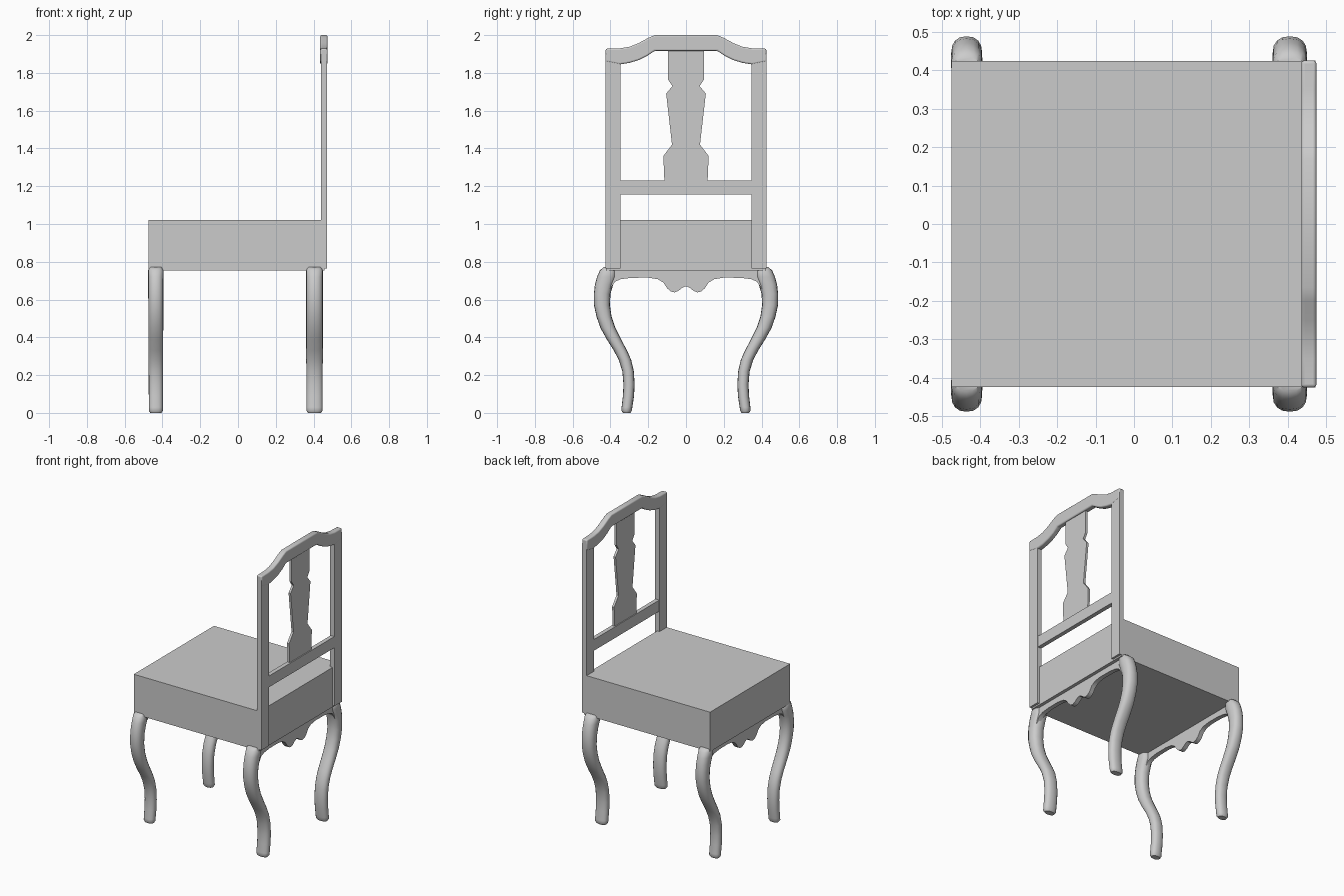
import bpy, bmesh
from math import cos, sin, tau, copysign

if "Cube" in bpy.data.objects:
    bpy.data.objects.remove(bpy.data.objects["Cube"])


def finish(name, bm, mirror=False, smooth=False, bevel=0):
    bmesh.ops.recalc_face_normals(bm, faces=bm.faces)
    me = bpy.data.meshes.new(name)
    bm.to_mesh(me)
    bm.free()
    ob = bpy.data.objects.new(name, me)
    bpy.context.collection.objects.link(ob)
    if bevel:
        mod = ob.modifiers.new("Bevel", 'BEVEL')
        mod.width, mod.segments = bevel, 3
    if mirror:
        mod = ob.modifiers.new("Mirror", 'MIRROR')
        mod.use_axis = (False, True, False)
        mod.use_mirror_merge = False
    if smooth:
        bpy.ops.object.select_all(action='DESELECT')
        ob.select_set(True)
        bpy.context.view_layer.objects.active = ob
        bpy.ops.object.shade_smooth_by_angle(angle=0.8)
    return ob


def slab(name, pts, x0, x1, **kw):
    """Extrude a (y, z) outline along x."""
    bm = bmesh.new()
    face = bm.faces.new([bm.verts.new((x0, y, z)) for y, z in pts])
    new = bmesh.ops.extrude_face_region(bm, geom=[face])["geom"]
    bmesh.ops.translate(bm, vec=(x1 - x0, 0, 0),
                        verts=[v for v in new if isinstance(v, bmesh.types.BMVert)])
    if not any(f.calc_center_median().x < x0 + 1e-5 for f in bm.faces):
        bm.faces.new([v for v in bm.verts if abs(v.co.x - x0) < 1e-6])
    return finish(name, bm, **kw)


def rect(y0, y1, z0, z1):
    return [(y0, z0), (y1, z0), (y1, z1), (y0, z1)]


def symmetric(half):
    """Mirror a half outline (listed with y >= 0) into a full closed one."""
    return half + [(-y, z) for y, z in reversed(half) if y > 0]


# Seat cushion block
slab("seat", rect(-0.424, 0.424, 0.755, 1.02), -0.475, 0.457)

# Back frame: posts, lower rail, shaped crest
slab("back_posts", rect(0.348, 0.425, 0.765, 1.90), 0.439, 0.472, mirror=True)
slab("back_rail", rect(-0.35, 0.35, 1.155, 1.23), 0.442, 0.470)
crest_top = [(0.165, 2.0), (0.20, 1.985), (0.25, 1.958), (0.30, 1.938), (0.35, 1.93), (0.425, 1.928)]
crest_under = [(0.425, 1.86), (0.35, 1.845), (0.30, 1.853), (0.25, 1.868), (0.205, 1.89), (0.165, 1.917)]
slab("back_crest", symmetric(crest_top + crest_under), 0.435, 0.474,
     bevel=0.008, smooth=True)

# Central splat
splat = [(0.095, 1.93), (0.095, 1.765), (0.072, 1.73), (0.105, 1.69),
         (0.074, 1.42), (0.12, 1.36), (0.114, 1.22)]
slab("back_splat", symmetric(splat), 0.448, 0.463)

# Scalloped aprons under both seat ends
apron = [(0.41, 0.76), (0.41, 0.64), (0.395, 0.665), (0.375, 0.695), (0.345, 0.708),
         (0.29, 0.715), (0.20, 0.716), (0.15, 0.708), (0.12, 0.69), (0.10, 0.66),
         (0.08, 0.643), (0.06, 0.638), (0.04, 0.646), (0.02, 0.662), (0, 0.671)]
for name, x0, x1 in (("front_apron", -0.452, -0.422), ("back_apron", 0.405, 0.435)):
    slab(name, symmetric(apron), x0, x1, smooth=True)

# Curved legs: rings of (z, outer y, inner y)
LEG = [(0.772, 0.435, 0.385), (0.755, 0.456, 0.368), (0.72, 0.471, 0.368),
       (0.68, 0.482, 0.385), (0.63, 0.488, 0.400), (0.57, 0.487, 0.403),
       (0.51, 0.474, 0.394), (0.45, 0.453, 0.374), (0.39, 0.420, 0.344),
       (0.33, 0.382, 0.312), (0.28, 0.356, 0.290), (0.22, 0.337, 0.276),
       (0.15, 0.331, 0.272), (0.09, 0.334, 0.275), (0.03, 0.341, 0.284),
       (0.012, 0.342, 0.287), (0.0, 0.334, 0.294)]


def legs(name, cx, top_w, foot_w, sides=16):
    bm = bmesh.new()
    rings = []
    for z, yo, yi in LEG:
        w = foot_w + (top_w - foot_w) * z / 0.77
        if z in (0.0, 0.772):
            w *= 0.8
        ring = []
        for k in range(sides):
            c, s = cos(tau * k / sides), sin(tau * k / sides)
            # slightly squared oval section
            u, v = (copysign(abs(t) ** 0.85, t) for t in (c, s))
            ring.append(bm.verts.new((cx + w * u, (yo + yi) / 2 + (yo - yi) / 2 * v, z)))
        rings.append(ring)
    for a, b in zip(rings, rings[1:]):
        for k in range(sides):
            j = (k + 1) % sides
            bm.faces.new((a[k], a[j], b[j], b[k]))
    bm.faces.new(rings[0])
    bm.faces.new(rings[-1])
    finish(name, bm, mirror=True, smooth=True)


legs("front_legs", -0.435, 0.041, 0.037)
legs("back_legs", 0.405, 0.045, 0.043)
